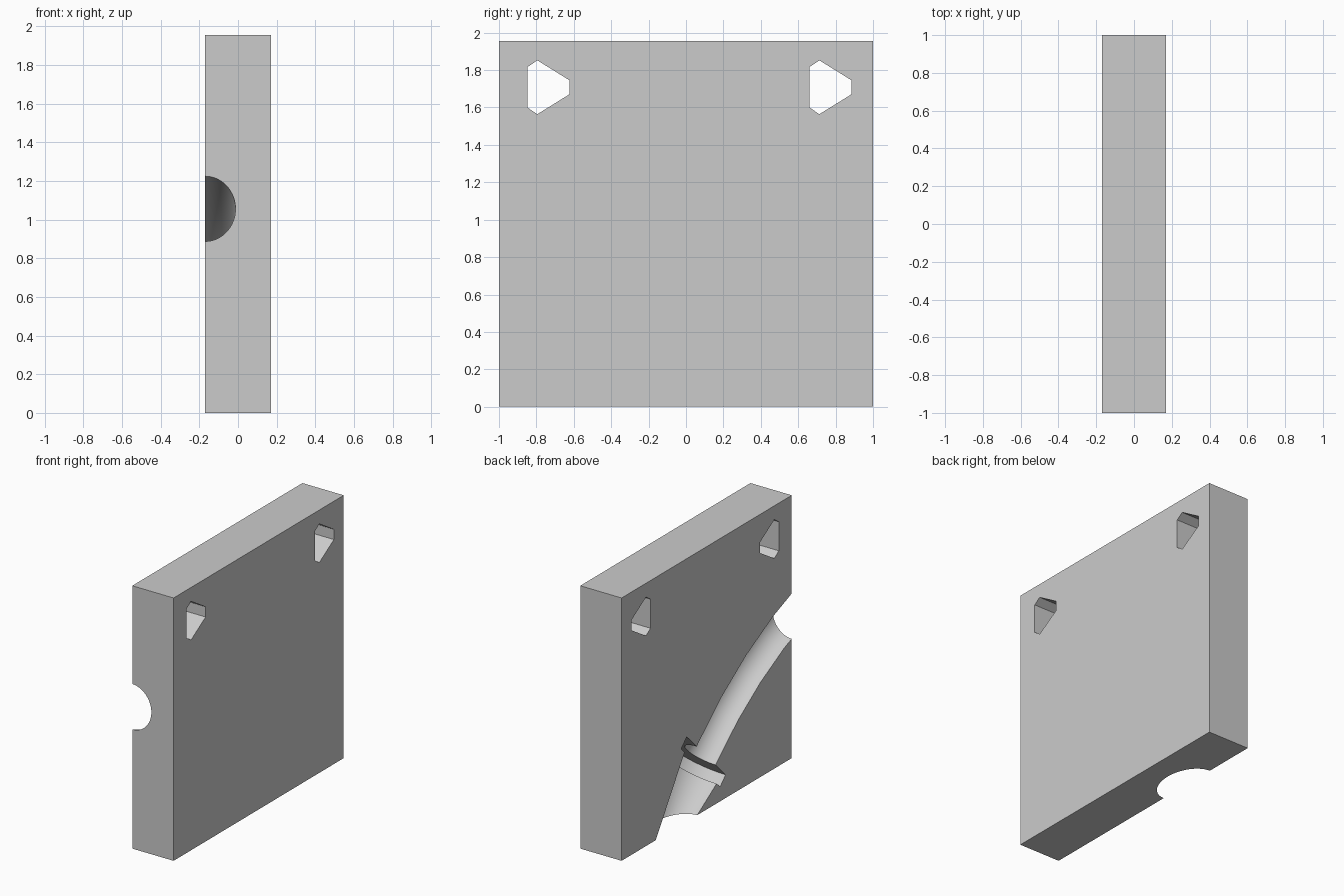
import bpy, bmesh, math
from mathutils import Vector

if "Cube" in bpy.data.objects:
    bpy.data.objects.remove(bpy.data.objects["Cube"], do_unlink=True)

HALF_X, HEIGHT = 0.17, 1.955

grey = bpy.data.materials.new("light_grey")
grey.use_nodes = True
grey.diffuse_color = (0.6, 0.6, 0.6, 1)
grey.node_tree.nodes["Principled BSDF"].inputs["Base Color"].default_value = (0.6, 0.6, 0.6, 1)


def make_object(name, bm):
    bmesh.ops.recalc_face_normals(bm, faces=bm.faces)
    mesh = bpy.data.meshes.new(name)
    bm.to_mesh(mesh)
    bm.free()
    mesh.materials.append(grey)
    obj = bpy.data.objects.new(name, mesh)
    bpy.context.collection.objects.link(obj)
    return obj


def prism(name, outline, half):
    """Extrude a (y, z) outline along x."""
    bm = bmesh.new()
    face = bm.faces.new([bm.verts.new((-half, y, z)) for y, z in outline])
    new = bmesh.ops.extrude_face_region(bm, geom=[face])["geom"]
    verts = [v for v in new if isinstance(v, bmesh.types.BMVert)]
    bmesh.ops.translate(bm, verts=verts, vec=(2 * half, 0, 0))
    return make_object(name, bm)


def sweep(name, path, radii, sides=64):
    """Round bar along a (y, z) path lying on the -x face."""
    pts = [Vector((-HALF_X, y, z)) for y, z in path]
    bm = bmesh.new()
    rings = []
    for i, (p, r) in enumerate(zip(pts, radii)):
        tangent = (pts[min(i + 1, len(pts) - 1)] - pts[max(i - 1, 0)]).normalized()
        across = Vector((1, 0, 0))
        up = tangent.cross(across)
        angles = [math.tau * k / sides for k in range(sides)]
        rings.append([bm.verts.new(p + r * (math.cos(a) * across + math.sin(a) * up))
                      for a in angles])
    for a, b in zip(rings, rings[1:]):
        for k in range(sides):
            n = (k + 1) % sides
            bm.faces.new((a[k], a[n], b[n], b[k]))
    bm.faces.new(rings[0])
    bm.faces.new(rings[-1])
    return make_object(name, bm)


def on_axis(t):
    """Point on the 45 degree axis shared by the collar and the taper."""
    s = t * math.sqrt(0.5)
    return (0.2035 + s, 0.2035 - s)


# Block
block = prism("mould_half", [(-1, 0), (1, 0), (1, HEIGHT), (-1, HEIGHT)], HALF_X)

# Blunted triangular through holes
hole = [(-0.848, 1.6), (-0.795, 1.564), (-0.624, 1.67),
        (-0.624, 1.746), (-0.795, 1.852), (-0.848, 1.816)]
cutters = [prism("hole_cutter", [(y + dy, z) for y, z in hole], 0.3)
           for dy in (0, 1.508)]

# Curved neck channel, ending inside the collar
bend = [(-2.095 + 2.976 * math.cos(math.radians(a)),
         -1.706 + 2.976 * math.sin(math.radians(a))) for a in (72, 65.2, 58.7, 52.2, 45.5)]
neck = bend + [on_axis(-0.23)]
cutters.append(sweep("neck_cutter", neck, [0.157] * len(neck)))

# Collar recess and tapered channel out through the bottom
cutters.append(sweep("collar_cutter", [on_axis(-0.28), on_axis(-0.187)], [0.323] * 2))
ends = (-0.23, 0.65)
cutters.append(sweep("taper_cutter", [on_axis(t) for t in ends],
                     [0.226 - 0.215 * t for t in ends]))

# Cut everything out of the block
bpy.context.view_layer.objects.active = block
for cutter in cutters:
    cutter.hide_render = True
    mod = block.modifiers.new("cut", "BOOLEAN")
    mod.operation, mod.solver, mod.object = "DIFFERENCE", "EXACT", cutter
    bpy.ops.object.modifier_apply(modifier=mod.name)
    bpy.data.objects.remove(cutter, do_unlink=True)

bpy.ops.object.select_all(action="DESELECT")
block.select_set(True)
bpy.ops.object.shade_smooth_by_angle(angle=math.radians(25))
